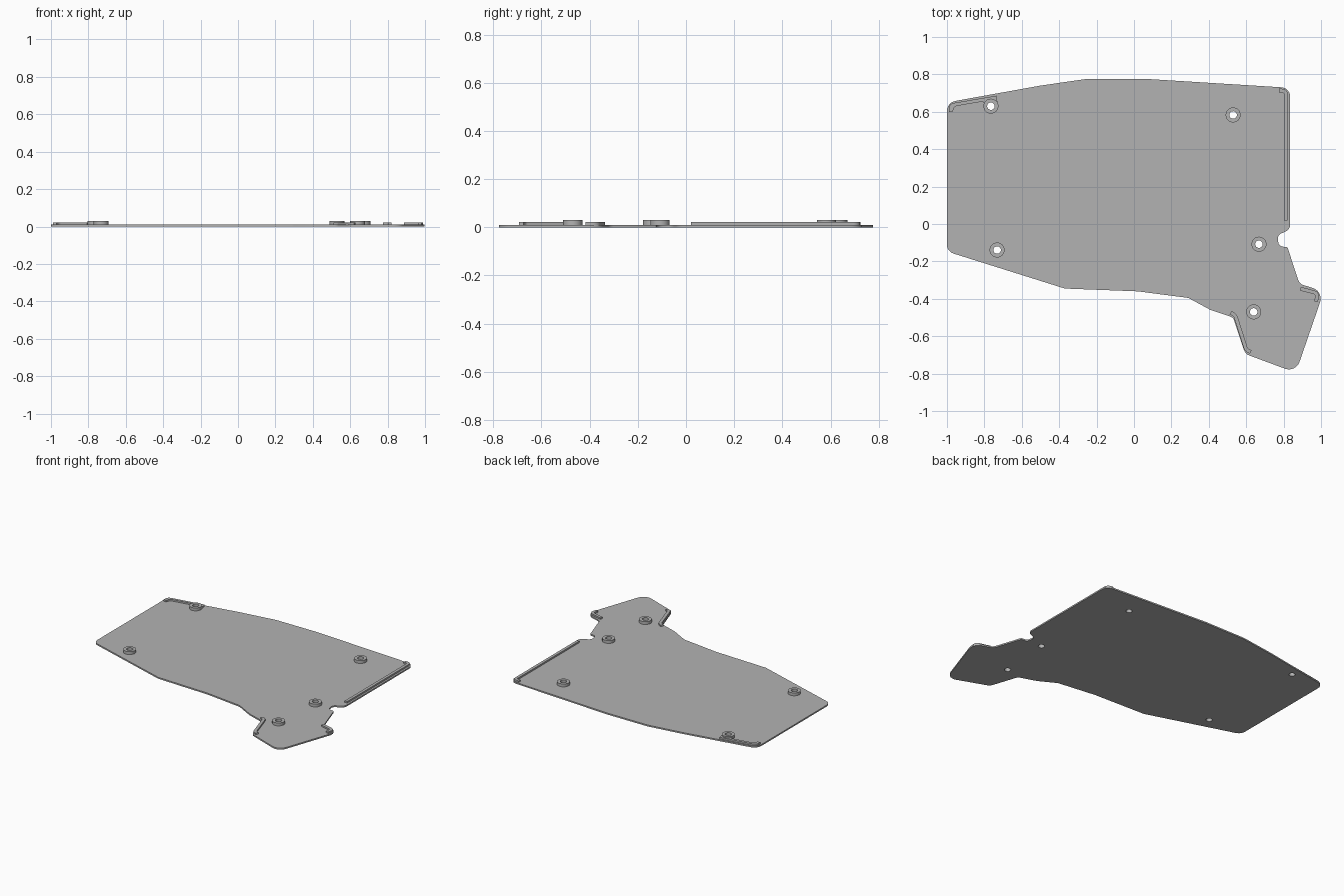
import bpy, bmesh, math
from mathutils import Vector

if "Cube" in bpy.data.objects:
    bpy.data.objects.remove(bpy.data.objects["Cube"])

PLATE_T, RIB_TOP, BOSS_TOP = 0.01, 0.021, 0.03
BOSS_R, HOLE_R = 0.04, 0.02

grey = bpy.data.materials.new("plain grey")
grey.diffuse_color = (0.45, 0.45, 0.45, 1)
grey.use_nodes = True
grey.node_tree.nodes["Principled BSDF"].inputs["Base Color"].default_value = grey.diffuse_color


def fillet(points, closed=True, steps=6):
    """Round each (x, y, radius) corner of a path."""
    out, n = [], len(points)
    for i, (x, y, r) in enumerate(points):
        p = Vector((x, y))
        if r == 0 or (not closed and i in (0, n - 1)):
            out.append(p)
            continue
        a = Vector(points[i - 1][:2]) - p
        b = Vector(points[(i + 1) % n][:2]) - p
        half = a.angle(b) / 2
        d = min(r / math.tan(half), a.length * 0.49, b.length * 0.49)
        r = d * math.tan(half)
        a.normalize()
        b.normalize()
        c = p + (a + b).normalized() * (r / math.sin(half))
        u, v = p + a * d - c, p + b * d - c
        sweep = u.angle_signed(v)
        for k in range(steps + 1):
            t = -sweep * k / steps
            out.append(c + Vector((u.x * math.cos(t) - u.y * math.sin(t),
                                   u.x * math.sin(t) + u.y * math.cos(t))))
    return out


def circle(cx, cy, r, n=32):
    return [Vector((cx + r * math.cos(2 * math.pi * i / n),
                    cy + r * math.sin(2 * math.pi * i / n))) for i in range(n)]


def stroke(path, width):
    """Closed outline of constant width along an open path."""
    left, right = [], []
    for i, p in enumerate(path):
        t = (path[min(i + 1, len(path) - 1)] - path[max(i - 1, 0)]).normalized()
        nrm = Vector((-t.y, t.x)) * width / 2
        left.append(p + nrm)
        right.append(p - nrm)
    return left + right[::-1]


def extrude(name, loops, z0, z1):
    """Solid between two heights; inner loops become holes."""
    cu = bpy.data.curves.new(name + "_profile", 'CURVE')
    cu.dimensions = '2D'
    cu.fill_mode = 'BOTH'
    cu.extrude = (z1 - z0) / 2
    for loop in loops:
        s = cu.splines.new('POLY')
        s.points.add(len(loop) - 1)
        for pt, co in zip(s.points, loop):
            pt.co = (co.x, co.y, 0, 1)
        s.use_cyclic_u = True
    tmp = bpy.data.objects.new(name + "_tmp", cu)
    bpy.context.collection.objects.link(tmp)
    dg = bpy.context.evaluated_depsgraph_get()
    me = bpy.data.meshes.new_from_object(tmp.evaluated_get(dg))
    bpy.data.objects.remove(tmp)
    bm = bmesh.new()
    bm.from_mesh(me)
    bmesh.ops.remove_doubles(bm, verts=bm.verts, dist=1e-5)
    bmesh.ops.recalc_face_normals(bm, faces=bm.faces)
    bmesh.ops.translate(bm, verts=bm.verts, vec=(0, 0, (z0 + z1) / 2))
    bm.to_mesh(me)
    bm.free()
    me.materials.clear()
    me.materials.append(grey)
    me.name = name
    ob = bpy.data.objects.new(name, me)
    bpy.context.collection.objects.link(ob)
    bpy.ops.object.select_all(action='DESELECT')
    ob.select_set(True)
    bpy.context.view_layer.objects.active = ob
    bpy.ops.object.shade_smooth_by_angle(angle=math.radians(30))
    return ob


# Base plate with screw holes
outline = [(-1, 0.65, 0.055), (-0.5, 0.74, 0), (-0.25, 0.776, 0), (0.06, 0.776, 0),
           (0.835, 0.728, 0.05), (0.835, -0.03, 0.04), (0.765, -0.06, 0.03),
           (0.775, -0.12, 0.03), (0.82, -0.123, 0.01), (0.885, -0.32, 0.04),
           (1.015, -0.36, 0.06), (0.865, -0.795, 0.06), (0.595, -0.695, 0.045),
           (0.53, -0.5, 0.03), (0.41, -0.46, 0), (0.29, -0.395, 0.05),
           (0.02, -0.36, 0.1), (-0.37, -0.345, 0.04), (-1, -0.147, 0.05)]
screws = [(-0.765, 0.63), (0.53, 0.583), (-0.732, -0.139),
          (0.668, -0.108), (0.64, -0.47)]
extrude("base_plate", [fillet(outline)] + [circle(x, y, HOLE_R) for x, y in screws],
        0, PLATE_T)

# Screw bosses
for i, (x, y) in enumerate(screws):
    extrude(f"screw_boss_{i + 1}", [circle(x, y, BOSS_R), circle(x, y, HOLE_R)],
            PLATE_T, BOSS_TOP)

# Locating ribs along the edges
ribs = {
    "right_rib": [(0.812, 0.02, 0), (0.812, 0.712, 0.035), (0.775, 0.714, 0)],
    "tab_right_rib": [(0.89, -0.346, 0), (0.985, -0.371, 0.035), (0.972, -0.415, 0)],
    "tab_left_rib": [(0.517, -0.474, 0), (0.542, -0.49, 0.03),
                     (0.6, -0.672, 0.03), (0.624, -0.684, 0)],
}
for name, path in ribs.items():
    extrude(name, [stroke(fillet(path, closed=False), 0.02)], PLATE_T, RIB_TOP)

# Corner rib that widens into the back left boss
corner = [(-0.99, 0.6, 0), (-0.988, 0.643, 0.04), (-0.735, 0.686, 0), (-0.73, 0.65, 0),
          (-0.765, 0.662, 0), (-0.797, 0.633, 0), (-0.808, 0.655, 0),
          (-0.96, 0.629, 0.03), (-0.97, 0.6, 0)]
extrude("corner_rib", [fillet(corner)], PLATE_T, RIB_TOP)
